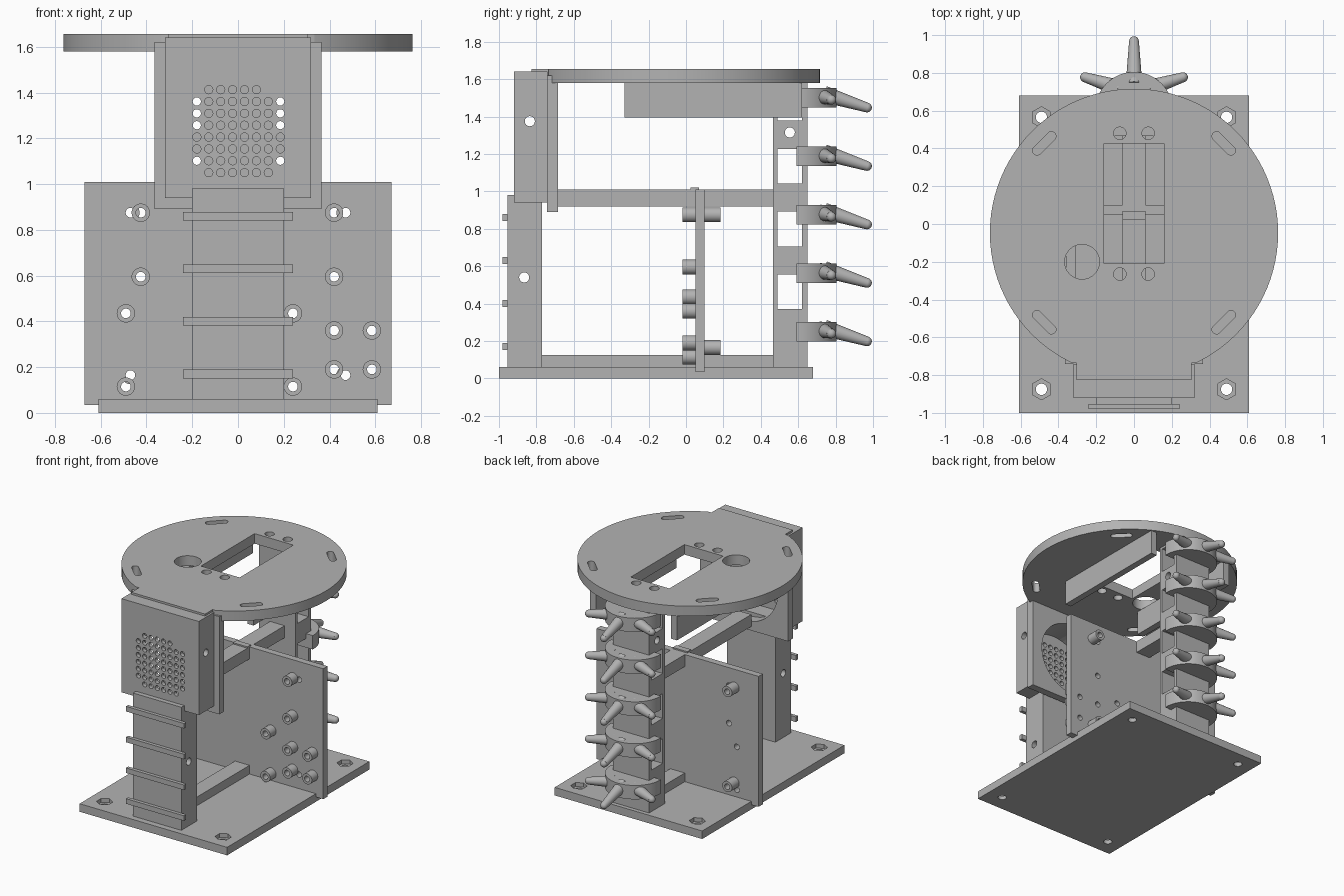
import bpy
import math
from mathutils import Vector

old = bpy.data.objects.get("Cube")
if old:
    bpy.data.objects.remove(old, do_unlink=True)

GREY = (0.45, 0.45, 0.45, 1)
mat = bpy.data.materials.new("plain_grey")
mat.use_nodes = True
mat.diffuse_color = GREY
mat.node_tree.nodes["Principled BSDF"].inputs["Base Color"].default_value = GREY


def finish(name):
    ob = bpy.context.object
    ob.name = name
    ob.data.materials.clear()
    ob.data.materials.append(mat)
    return ob


def box(name, x, y, z):
    """Box from (min, max) ranges on each axis."""
    mid = [(a + b) / 2 for a, b in (x, y, z)]
    bpy.ops.mesh.primitive_cube_add(size=1, location=mid)
    ob = finish(name)
    ob.scale = [b - a for a, b in (x, y, z)]
    bpy.ops.object.transform_apply(location=True, rotation=True, scale=True)
    return ob


def rod(name, start, end, r, r2=None, sides=24):
    """Cylinder or cone between two points."""
    a, b = Vector(start), Vector(end)
    bpy.ops.mesh.primitive_cone_add(vertices=sides, radius1=r, radius2=r if r2 is None else r2,
                                    depth=(b - a).length, location=(a + b) / 2)
    ob = finish(name)
    ob.rotation_euler = (b - a).to_track_quat("Z", "Y").to_euler()
    bpy.ops.object.transform_apply(location=True, rotation=True, scale=True)
    return ob


def join(parts, name):
    bpy.ops.object.select_all(action="DESELECT")
    for p in parts:
        p.select_set(True)
    bpy.context.view_layer.objects.active = parts[0]
    if len(parts) > 1:
        bpy.ops.object.join()
    parts[0].name = name
    return parts[0]


def cut(ob, cutters):
    """Subtract a set of separate cutters and discard them."""
    tool = join(cutters, "cutter")
    tool.hide_render = True
    mod = ob.modifiers.new("cut", "BOOLEAN")
    mod.operation, mod.solver, mod.object = "DIFFERENCE", "EXACT", tool
    bpy.ops.object.select_all(action="DESELECT")
    ob.select_set(True)
    bpy.context.view_layer.objects.active = ob
    bpy.ops.object.modifier_apply(modifier=mod.name)
    bpy.data.objects.remove(tool, do_unlink=True)


def smooth(ob):
    bpy.ops.object.select_all(action="DESELECT")
    ob.select_set(True)
    bpy.context.view_layer.objects.active = ob
    bpy.ops.object.shade_smooth_by_angle(angle=math.radians(35))


# Base plate with bolt holes and hexagonal nut pockets
base = box("base_plate", (-0.61, 0.61), (-1, 0.68), (0, 0.06))
corners = [(x, y) for x in (-0.49, 0.49) for y in (-0.875, 0.565)]
cut(base, [rod("c", (x, y, -0.1), (x, y, 0.1), 0.03) for x, y in corners])
cut(base, [rod("c", (x, y, 0.03), (x, y, 0.1), 0.056, sides=6) for x, y in corners])

# Front post with its ribs
post = box("front_post", (-0.2, 0.2), (-0.955, -0.77), (0.06, 0.98))
cut(post, [rod("c", (-1, -0.865, 0.54), (1, -0.865, 0.54), 0.027)])
for i in range(4):
    z = 0.17 + 0.23 * i
    box("front_rib", (-0.24, 0.24), (-0.98, -0.954), (z - 0.019, z + 0.019))

# Rear post with side windows
rear = box("rear_post", (-0.15, 0.15), (0.465, 0.65), (0.06, 1.58))
cut(rear, [box("c", (-1, 1), (0.49, 0.62), (0.37 + 0.336 * i, 0.555 + 0.336 * i))
           for i in range(4)])
cut(rear, [rod("c", (-1, 0.555, 1.315), (1, 0.555, 1.315), 0.027)])

# Rounded shelves, each with three spikes
for i in range(5):
    z = 0.25 + 0.3125 * i
    shelf = rod("shelf", (0, 0.6, z - 0.052), (0, 0.6, z + 0.052), 0.205, sides=64)
    cut(shelf, [box("c", (-1, 1), (0, 0.59), (z - 1, z + 1))])
    smooth(shelf)
    ends = [((0, 0.74, z + 0.02), (0, 0.968, z - 0.052))]
    ends += [((s * 0.08, 0.72, z + 0.01), (s * 0.26, 0.777, z - 0.01)) for s in (-1, 1)]
    for a, b in ends:
        spike = rod("spike", a, b, 0.044, 0.026)
        bpy.ops.mesh.primitive_uv_sphere_add(segments=16, ring_count=8, radius=0.026, location=b)
        smooth(join([spike, finish("tip")], "spike"))

# Horizontal beams
box("lower_beam", (-0.06, 0.06), (-0.77, 0.466), (0.06, 0.125))
box("upper_beam", (-0.06, 0.06), (-0.685, 0.466), (0.92, 1.01))
box("beam_tab", (-0.06, 0.06), (0.025, 0.07), (1.0, 1.02))

# Upright mounting plate with hollow standoffs
plate = box("mounting_plate", (-0.67, 0.67), (0.05, 0.1), (0.035, 1.01))
front_pegs = [(x, z) for x in (-0.425, 0.42) for z in (0.595, 0.875)]
front_pegs += [(x, z) for x in (-0.49, 0.24) for z in (0.115, 0.435)]
front_pegs += [(x, z) for x in (0.42, 0.585) for z in (0.19, 0.36)]
back_pegs = [(x, z) for x in (-0.47, 0.47) for z in (0.165, 0.875)]
for group, y0, y1 in ((front_pegs, -0.02, 0.051), (back_pegs, 0.099, 0.185)):
    cut(plate, [rod("c", (x, -1, z), (x, 1, z), 0.021) for x, z in group])
    for x, z in group:
        peg = rod("standoff", (x, y0, z), (x, y1, z), 0.04, sides=32)
        cut(peg, [rod("c", (x, -1, z), (x, 1, z), 0.021)])
        smooth(peg)

# Speaker housing: perforated front, round opening behind
house = box("speaker_box", (-0.32, 0.32), (-0.92, -0.74), (0.94, 1.64))
back = box("speaker_back_plate", (-0.365, 0.365), (-0.742, -0.685), (0.89, 1.62))
for ob in (house, back):
    cut(ob, [rod("c", (0, -0.89, 1.23), (0, -0.5, 1.23), 0.28, sides=64)])
grid = []
for col in range(8):
    for row in range(8):
        edge = row in (0, 7)
        if edge and (col in (0, 7) or (row == 7 and col == 6)):
            continue
        x, z = -0.18 + 0.0521 * col, 1.05 + 0.0518 * row
        grid.append(rod("c", (x, -1, z), (x, -0.85, z), 0.018, sides=16))
cut(house, grid)
cut(house, [rod("c", (-1, -0.835, 1.375), (1, -0.835, 1.375), 0.027)])

# Round top deck with tongue, slots and openings
deck = rod("top_deck", (0, -0.047, 1.58), (0, -0.047, 1.655), 0.763, sides=96)
cut(deck, [box("c", (-0.37, 0.37), (-1, -0.735), (1.5, 1.7))])
cut(deck, [box("c", (-0.16, 0.16), (-0.21, 0.425), (1.5, 1.7))])
holes = [(x, y, 0.033) for x in (-0.075, 0.075) for y in (-0.265, 0.48)]
holes.append((-0.275, -0.2, 0.092))
cut(deck, [rod("c", (x, y, 1.5), (x, y, 1.7), r, sides=32) for x, y, r in holes])
for sx in (-1, 1):
    for y, sy in ((0.427, 1), (-0.52, -1)):
        # Slots run tangent to the rim
        dx, dy = 0.038, -0.038 * sx * sy
        x = 0.475 * sx
        bar = box("c", (-0.054, 0.054), (-0.024, 0.024), (1.5, 1.7))
        bar.rotation_euler.z = math.atan2(dy, dx)
        bar.location = (x, y, 0)
        cut(deck, [bar])
        cut(deck, [rod("c", (x + k * dx, y + k * dy, 1.5), (x + k * dx, y + k * dy, 1.7), 0.024)
                   for k in (-1, 1)])
smooth(deck)
box("deck_tongue", (-0.305, 0.305), (-0.825, -0.734), (1.58, 1.655))

# Side walls hanging under the deck
for s in (-1, 1):
    box("deck_side_wall", sorted((s * 0.31, s * 0.36)), (-0.33, 0.62), (1.395, 1.581))
